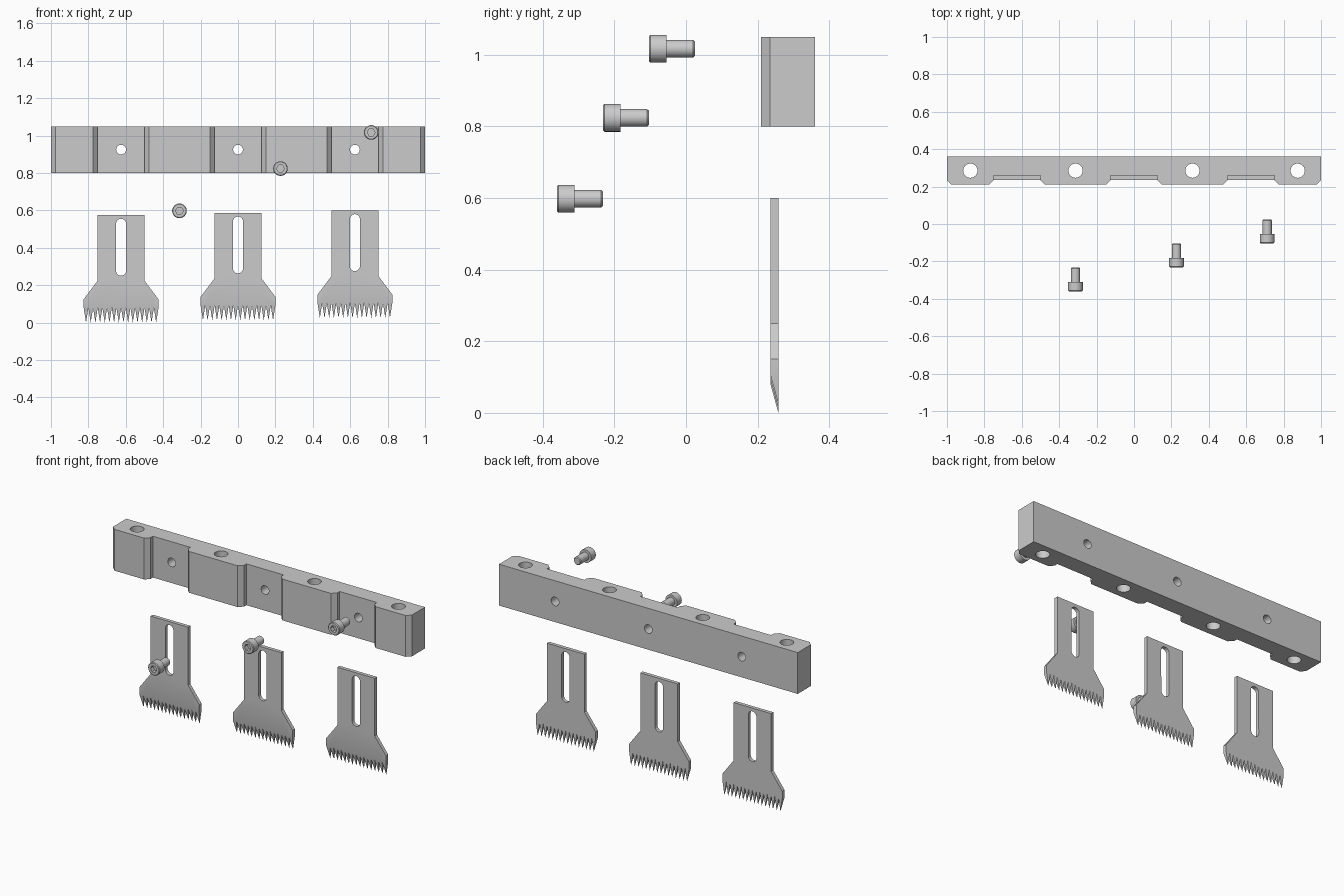
import bpy, bmesh, math
from mathutils import Vector

if "Cube" in bpy.data.objects:
    bpy.data.objects.remove(bpy.data.objects["Cube"])


def make_object(name, bm):
    bmesh.ops.recalc_face_normals(bm, faces=bm.faces)
    mesh = bpy.data.meshes.new(name)
    bm.to_mesh(mesh)
    bm.free()
    obj = bpy.data.objects.new(name, mesh)
    bpy.context.collection.objects.link(obj)
    return obj


def add_prism(bm, start, end):
    """Closed solid between two matching outlines."""
    a = [bm.verts.new(p) for p in start]
    b = [bm.verts.new(p) for p in end]
    bm.faces.new(a)
    bm.faces.new(b[::-1])
    n = len(a)
    for i in range(n):
        j = (i + 1) % n
        bm.faces.new((a[i], b[i], b[j], a[j]))


def select_only(obj):
    bpy.ops.object.select_all(action='DESELECT')
    obj.select_set(True)
    bpy.context.view_layer.objects.active = obj


def cut(obj, cutter_bm):
    """Subtract the cutter solid and remove it again."""
    cutter = make_object("cutter", cutter_bm)
    cutter.hide_render = True
    mod = obj.modifiers.new("holes", 'BOOLEAN')
    mod.operation, mod.solver, mod.object = 'DIFFERENCE', 'EXACT', cutter
    select_only(obj)
    bpy.ops.object.modifier_apply(modifier=mod.name)
    bpy.data.objects.remove(cutter)


def smooth(obj):
    select_only(obj)
    bpy.ops.object.shade_smooth_by_angle(angle=math.radians(30))


def circle(r, n=40):
    return [(r * math.cos(2 * math.pi * i / n), r * math.sin(2 * math.pi * i / n)) for i in range(n)]


BAYS = (-0.625, 0, 0.625)
FRONT, MID, FLOOR, BACK = 0.21, 0.235, 0.258, 0.36

# Mounting bar: plan profile with chamfered ends and three blade pockets
plan = [(-1, BACK), (-1, MID), (-0.975, FRONT)]
for x in BAYS:
    plan += [(x - 0.15, FRONT), (x - 0.125, MID), (x - 0.125, FLOOR),
             (x + 0.125, FLOOR), (x + 0.125, MID), (x + 0.15, FRONT)]
plan += [(0.975, FRONT), (1, MID), (1, BACK)]
bm = bmesh.new()
add_prism(bm, [(x, y, 0.80) for x, y in plan], [(x, y, 1.05) for x, y in plan])
bar = make_object("mounting_bar", bm)

# Vertical bolt holes and horizontal clamp screw holes
bm = bmesh.new()
for x in (-0.875, -0.3125, 0.3125, 0.875):
    add_prism(bm, *[[(x + u, 0.285 + v, z) for u, v in circle(0.038)] for z in (0.7, 1.15)])
for x in BAYS:
    add_prism(bm, *[[(x + u, y, 0.925 + v) for u, v in circle(0.026)] for y in (0.1, 0.5)])
cut(bar, bm)
smooth(bar)

# Slotted blades with bevelled needle teeth, each set slightly higher
TEETH, PITCH, ROOT = 16, 0.025, 0.08
outline = [(0.2, ROOT), (0.2, 0.125), (0.125, 0.225), (0.125, 0.575),
           (-0.125, 0.575), (-0.125, 0.225), (-0.2, 0.125)]
slot = [(u, v + (0.528 if i < 20 else 0.278)) for i, (u, v) in enumerate(circle(0.027))]
for k, x in enumerate(BAYS):
    lift = 0.0125 * k
    body = outline + [(-0.2 + PITCH * i, ROOT) for i in range(TEETH)]
    bm = bmesh.new()
    add_prism(bm, *[[(x + u, y, v + lift) for u, v in body] for y in (0.236, FLOOR)])
    # pull each tooth out of the underside strip to a point on the back plane
    strips = [f for f in bm.faces if all(abs(v.co.z - ROOT - lift) < 1e-5 for v in f.verts)]
    for f in strips:
        tip = Vector((f.calc_center_median().x, FLOOR, lift))
        bmesh.ops.poke(bm, faces=[f])["verts"][0].co = tip
    blade = make_object(f"blade_{k + 1}", bm)
    bm = bmesh.new()
    add_prism(bm, *[[(x + u, y, v + lift) for u, v in slot] for y in (0.1, 0.4)])
    cut(blade, bm)
    smooth(blade)

# Socket head screws: lathed rings along y, with a hexagonal recess
N = 48
RINGS = [(0.021, 0.025, True), (0.021, 0, True), (0.035, 0, False), (0.039, 0.004, False),
         (0.039, 0.049, False), (0.0245, 0.049, False), (0.0245, 0.123, False), (0.020, 0.128, False)]


def hex_scale(a):
    return math.cos(math.pi / 6) / math.cos(a % (math.pi / 3) - math.pi / 6)


for k, (x, y, z) in enumerate([(-0.313, -0.36, 0.598), (0.227, -0.232, 0.824), (0.712, -0.103, 1.017)]):
    bm = bmesh.new()
    loops = []
    for r, d, is_hex in RINGS:
        loop = []
        for i in range(N):
            a = 2 * math.pi * i / N
            s = r * (hex_scale(a) if is_hex else 1)
            loop.append(bm.verts.new((x + s * math.cos(a), y + d, z + s * math.sin(a))))
        loops.append(loop)
    for p, q in zip(loops, loops[1:]):
        for i in range(N):
            j = (i + 1) % N
            bm.faces.new((p[i], p[j], q[j], q[i]))
    bm.faces.new(loops[0])
    bm.faces.new(loops[-1])
    smooth(make_object(f"clamp_screw_{k + 1}", bm))
